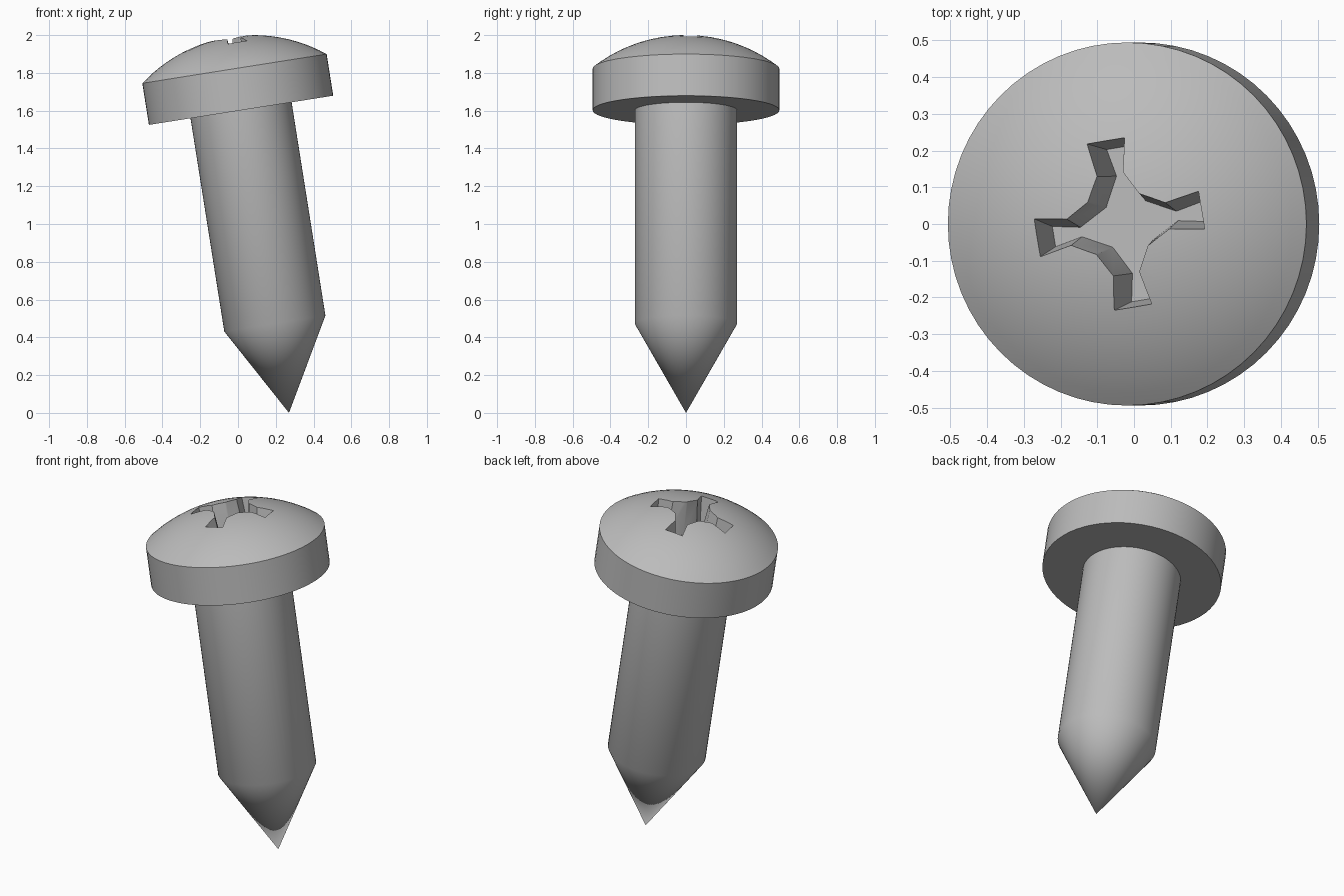
import bpy, bmesh, math
from mathutils import Matrix

SEGMENTS = 64
TILT = math.radians(-9)
HEAD_R, SHAFT_R = 0.494, 0.271
TAPER_H, UNDER_H, RIM_H, DOME_RISE = 0.479, 1.622, 1.845, 0.17

cube = bpy.data.objects.get("Cube")
if cube:
    bpy.data.objects.remove(cube, do_unlink=True)

# Plain grey metal
metal = bpy.data.materials.new("grey metal")
metal.use_nodes = True
grey = (0.5, 0.5, 0.5, 1)
metal.diffuse_color = grey
metal.node_tree.nodes["Principled BSDF"].inputs["Base Color"].default_value = grey


def make_object(name, bm):
    bmesh.ops.recalc_face_normals(bm, faces=bm.faces)
    mesh = bpy.data.meshes.new(name)
    bm.to_mesh(mesh)
    bm.free()
    mesh.materials.append(metal)
    obj = bpy.data.objects.new(name, mesh)
    bpy.context.collection.objects.link(obj)
    return obj


def lathe(name, profile):
    bm = bmesh.new()
    verts = [bm.verts.new((r, 0, h)) for r, h in profile]
    edges = [bm.edges.new(pair) for pair in zip(verts, verts[1:])]
    bmesh.ops.spin(bm, geom=verts + edges, axis=(0, 0, 1), cent=(0, 0, 0),
                   angle=math.tau, steps=SEGMENTS, use_merge=True)
    bmesh.ops.remove_doubles(bm, verts=bm.verts, dist=1e-5)
    return make_object(name, bm)


# Pointed shaft, flat-bottomed head and domed top as one turned body
dome_radius = (HEAD_R ** 2 + DOME_RISE ** 2) / (2 * DOME_RISE)
dome_centre = RIM_H + DOME_RISE - dome_radius
dome_angle = math.asin(HEAD_R / dome_radius)
dome = [(dome_radius * math.sin(a), dome_centre + dome_radius * math.cos(a))
        for a in (dome_angle * (1 - i / 12) for i in range(13))]
screw = lathe("screw", [(0, 0), (SHAFT_R, TAPER_H), (SHAFT_R, UNDER_H),
                        (HEAD_R, UNDER_H)] + dome)

# Cross recess: one quarter outline on the floor and at the rim, widening upward
floor = [(0.21, 0.028), (0.134, 0.013), (0.055, 0.055), (0.013, 0.134), (0.028, 0.21)]
rim = [(0.23, 0.053), (0.137, 0.034), (0.07, 0.07), (0.034, 0.137), (0.053, 0.23)]
top = [(2 * r[0] - f[0], 2 * r[1] - f[1]) for f, r in zip(floor, rim)]


def ring(bm, quarter, height):
    verts = []
    for k in range(4):
        turn = Matrix.Rotation(math.radians(9.4) + k * math.pi / 2, 3, 'Z')
        for x, y in quarter:
            v = bm.verts.new((x, y, height))
            v.co = turn @ v.co
            verts.append(v)
    return verts


bm = bmesh.new()
low, high = ring(bm, floor, 1.81), ring(bm, top, 2.16)
bm.faces.new(low)
bm.faces.new(high)
for i in range(len(low)):
    j = (i + 1) % len(low)
    bm.faces.new((low[i], low[j], high[j], high[i]))
cutter = make_object("recess_cutter", bm)
cutter.hide_render = True

cut = screw.modifiers.new("cross recess", 'BOOLEAN')
cut.object = cutter
cut.operation = 'DIFFERENCE'
cut.solver = 'EXACT'

bpy.ops.object.select_all(action='DESELECT')
screw.select_set(True)
bpy.context.view_layer.objects.active = screw
bpy.ops.object.modifier_apply(modifier=cut.name)
bpy.data.objects.remove(cutter, do_unlink=True)
bpy.ops.object.shade_smooth_by_angle(angle=math.radians(35))

# Lean the screw with its tip on the ground
screw.rotation_euler = (0, TILT, 0)
screw.location = (0.27, 0, 0)
